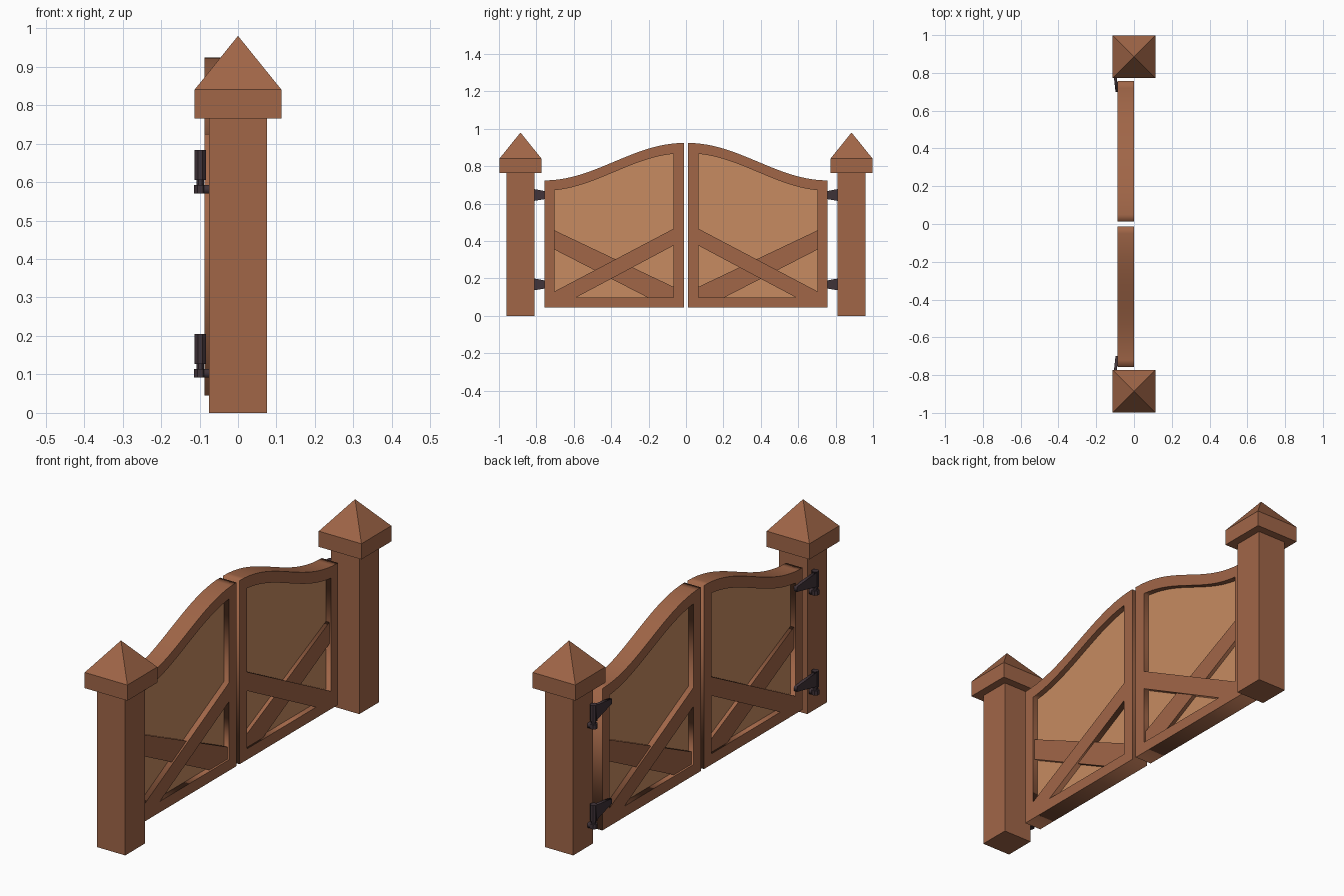
import bpy, bmesh, math
from mathutils import Matrix

if "Cube" in bpy.data.objects:
    bpy.data.objects.remove(bpy.data.objects["Cube"])


def material(name, rgb):
    m = bpy.data.materials.new(name)
    m.diffuse_color = (*rgb, 1)
    m.use_nodes = True
    m.node_tree.nodes["Principled BSDF"].inputs["Base Color"].default_value = m.diffuse_color
    return m


WOOD = material("wood", (0.355, 0.133, 0.064))
PANEL = material("panel_wood", (0.57, 0.26, 0.119))
IRON = material("dark_iron", (0.051, 0.033, 0.040))


def finish(name, bm, mat):
    bmesh.ops.remove_doubles(bm, verts=bm.verts, dist=1e-5)
    bmesh.ops.recalc_face_normals(bm, faces=bm.faces)
    me = bpy.data.meshes.new(name)
    bm.to_mesh(me)
    bm.free()
    me.materials.append(mat)
    ob = bpy.data.objects.new(name, me)
    bpy.context.collection.objects.link(ob)
    return ob


def slab(name, loops, x0, x1, side, mat, tilt=0.0):
    """Fill (y, z) outlines, holes included, and extrude from x0 to x1."""
    cu = bpy.data.curves.new(name + "_outline", 'CURVE')
    cu.dimensions, cu.fill_mode, cu.extrude = '2D', 'BOTH', (x1 - x0) / 2
    for loop in loops:
        sp = cu.splines.new('POLY')
        sp.points.add(len(loop) - 1)
        for p, (y, z) in zip(sp.points, loop):
            p.co = (y, z, 0, 1)
        sp.use_cyclic_u = True
    tmp = bpy.data.objects.new(name + "_tmp", cu)
    bpy.context.collection.objects.link(tmp)
    bpy.context.view_layer.update()
    me = bpy.data.meshes.new_from_object(
        tmp.evaluated_get(bpy.context.evaluated_depsgraph_get()))
    bm = bmesh.new()
    bm.from_mesh(me)
    bpy.data.objects.remove(tmp)
    bpy.data.curves.remove(cu)
    bpy.data.meshes.remove(me)
    for v in bm.verts:
        y, z, x = v.co
        v.co = ((x0 + x1) / 2 + x + tilt * (y - 0.70), side * y, z)
    return finish(name, bm, mat)


def prism(name, x, y, z0, z1, r0, r1, sides, mat):
    """Upright prism or cone; square ones are axis aligned with half width r."""
    k = math.sqrt(2) if sides == 4 else 1
    bm = bmesh.new()
    bmesh.ops.create_cone(
        bm, cap_ends=True, segments=sides, radius1=r0 * k, radius2=r1 * k, depth=z1 - z0,
        matrix=Matrix.Translation((x, y, (z0 + z1) / 2)) @ Matrix.Rotation(math.pi / sides, 4, 'Z'))
    return finish(name, bm, mat)


def top(y):
    """Height of the swept top edge of a gate leaf."""
    t = (0.757 - y) / 0.745
    return 0.724 + 0.1 * (1 - math.cos(math.pi * t))


def crest(y0, y1, drop, n=20):
    ys = [y0 + (y1 - y0) * i / n for i in range(n + 1)]
    return [(y, top(y) - drop) for y in ys]


for side, tag in ((1, "rear"), (-1, "front")):
    # Post, cap and pyramid
    cy = side * 0.885
    prism(tag + "_post", 0, cy, 0, 0.768, 0.075, 0.075, 4, WOOD)
    prism(tag + "_post_cap", 0, cy, 0.765, 0.84, 0.113, 0.113, 4, WOOD)
    prism(tag + "_cap_pyramid", 0, cy, 0.84, 0.98, 0.113, 0.0, 4, WOOD)

    # Leaf frame with its flush diagonal brace left between two openings
    outer = [(0.012, 0.045), (0.757, 0.045)] + crest(0.757, 0.012, 0)
    upper_hole = [(0.068, 0.465), (0.704, 0.13)] + crest(0.704, 0.068, 0.055)
    lower_hole = [(0.068, 0.375), (0.068, 0.097), (0.59, 0.097)]
    slab(tag + "_leaf_frame", [outer, upper_hole, lower_hole], -0.087, 0, side, WOOD)

    # Recessed panel and crossing brace
    panel = [(0.05, 0.08), (0.72, 0.08)] + crest(0.72, 0.05, 0.035)
    slab(tag + "_leaf_panel", [panel], -0.06, -0.027, side, PANEL)
    cross = [(0.72, 0.465), (0.72, 0.363), (0.17, 0.08), (0.05, 0.08), (0.05, 0.147)]
    slab(tag + "_cross_brace", [cross], -0.078, -0.009, side, WOOD)

    # Hinges: tapered strap, barrel, pin and post bracket
    for z, level in ((0.57, "upper"), (0.092, "lower")):
        n = f"{tag}_{level}_hinge_"
        strap = [(0.70, z + 0.063), (0.84, z + 0.04), (0.84, z + 0.113), (0.70, z + 0.087)]
        slab(n + "strap", [strap], -0.098, -0.083, side, IRON, tilt=-0.11)
        hy = side * 0.838
        prism(n + "barrel", -0.098, hy, z + 0.035, z + 0.113, 0.016, 0.016, 8, IRON)
        prism(n + "pin", -0.098, hy, z + 0.02, z + 0.04, 0.011, 0.011, 8, IRON)
        prism(n + "knuckle", -0.098, hy, z, z + 0.022, 0.018, 0.018, 8, IRON)
        bracket = [(0.824, z), (0.852, z), (0.852, z + 0.022), (0.824, z + 0.022)]
        slab(n + "bracket", [bracket], -0.098, -0.07, side, IRON)
